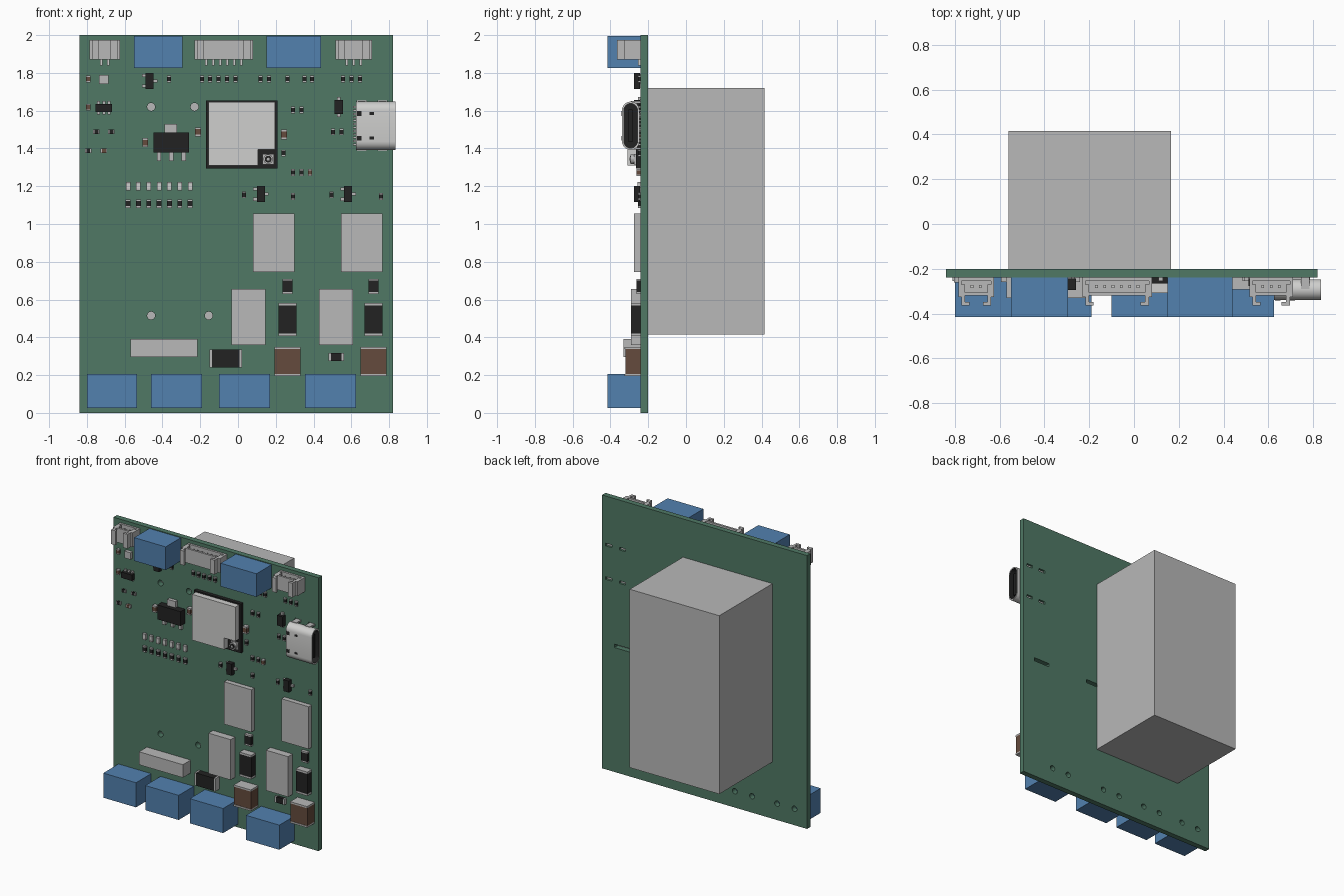
import bpy, bmesh, math
from mathutils import Matrix

if "Cube" in bpy.data.objects:
    bpy.data.objects.remove(bpy.data.objects["Cube"], do_unlink=True)


def material(name, *rgb):
    m = bpy.data.materials.new(name)
    m.use_nodes = True
    m.diffuse_color = (*rgb, 1)
    m.node_tree.nodes["Principled BSDF"].inputs["Base Color"].default_value = (*rgb, 1)
    return m


GREEN = material("board green", .08, .19, .13)
BLUE = material("terminal blue", .085, .22, .43)
GREY = material("light grey", .48, .48, .48)
SILVER = material("bright metal", .62, .62, .61)
BLACK = material("chip black", .016, .016, .016)
BROWN = material("ceramic brown", .13, .07, .047)
FACE = -.24      # front surface of the board
BACK = -.2


def block(bm, x0, x1, z0, z1, depth, slot=0, lift=0):
    """Box standing on the board face, growing towards the front."""
    y0, y1 = FACE - depth, FACE - lift
    mat = Matrix.Translation(((x0 + x1) / 2, (y0 + y1) / 2, (z0 + z1) / 2))
    mat = mat @ Matrix.Diagonal((x1 - x0, y1 - y0, z1 - z0, 1))
    verts = bmesh.ops.create_cube(bm, size=1, matrix=mat)["verts"]
    for f in {f for v in verts for f in v.link_faces}:
        f.material_index = slot


def disc(bm, x, z, r, y0, y1, slot=0):
    mat = Matrix.Translation((x, (y0 + y1) / 2, z)) @ Matrix.Rotation(math.pi / 2, 4, "X")
    verts = bmesh.ops.create_cone(bm, cap_ends=True, segments=20, radius1=r, radius2=r,
                                  depth=abs(y1 - y0), matrix=mat)["verts"]
    for f in {f for v in verts for f in v.link_faces}:
        f.material_index = slot


def finish(name, bm, *mats):
    bmesh.ops.recalc_face_normals(bm, faces=bm.faces)
    me = bpy.data.meshes.new(name)
    bm.to_mesh(me)
    bm.free()
    for m in mats:
        me.materials.append(m)
    ob = bpy.data.objects.new(name, me)
    bpy.context.collection.objects.link(ob)
    return ob


def box(name, x0, x1, z0, z1, depth, mat):
    bm = bmesh.new()
    block(bm, x0, x1, z0, z1, depth)
    return finish(name, bm, mat)


def chip(name, x, z, w, h, depth, mat, end=.2, upright=True):
    """Two-terminal part: body between two metal end caps."""
    bm = bmesh.new()
    if upright:
        e = h * end
        block(bm, x - w/2, x + w/2, z - h/2 + e, z + h/2 - e, depth * .96)
        for s in (-1, 1):
            c = z + s * (h - e) / 2
            block(bm, x - w/2, x + w/2, c - e/2, c + e/2, depth, 1)
    else:
        e = w * end
        block(bm, x - w/2 + e, x + w/2 - e, z - h/2, z + h/2, depth * .96)
        for s in (-1, 1):
            c = x + s * (w - e) / 2
            block(bm, c - e/2, c + e/2, z - h/2, z + h/2, depth, 1)
    return finish(name, bm, mat, GREY)


def leaded(name, x, z, w, h, depth, left=(), right=(), top=(), bottom=(), lead=.016, reach=.02):
    """Black package with leads; each side lists offsets along that side."""
    bm = bmesh.new()
    block(bm, x - w/2, x + w/2, z - h/2, z + h/2, depth, 0, .004)
    for s, offs in ((-1, left), (1, right)):
        for o in offs:
            c = x + s * (w + reach) / 2
            block(bm, c - reach/2, c + reach/2, z + o - lead/2, z + o + lead/2, depth * .4, 1)
    for s, offs in ((-1, bottom), (1, top)):
        for o in offs:
            c = z + s * (h + reach) / 2
            block(bm, x + o - lead/2, x + o + lead/2, c - reach/2, c + reach/2, depth * .4, 1)
    return finish(name, bm, BLACK, GREY)


# circuit board with drilled holes and slots
board = box("circuit_board", -.84, .82, 0, 2, 0, GREEN)
bm = bmesh.new()
block(bm, -.84, .82, 0, 2, 0, 0, BACK * -1 + FACE)
bm.to_mesh(board.data)
bm.free()
terminals = [(-.8, -.535), (-.46, -.19), (-.1, .17), (.355, .625)]
bm = bmesh.new()
for x, z in ((-.46, 1.62), (-.23, 1.62), (-.46, .515), (-.155, .515)):
    disc(bm, x, z, .021, -.3, -.1)
for a, b in terminals:
    for s in (-.07, .07):
        disc(bm, (a + b) / 2 + s, .12, .02, -.3, -.1)
for x in (.19, .655):
    block(bm, x - .065, x + .065, .91, .935, .06, 0, -.1)
for x in (.655, .765):
    for z in (1.4, 1.645):
        block(bm, x - .025, x + .025, z - .01, z + .01, .06, 0, -.1)
cutter = finish("hole_cutter", bm)
cutter.hide_render = True
mod = board.modifiers.new("holes", "BOOLEAN")
mod.object, mod.operation, mod.solver = cutter, "DIFFERENCE", "EXACT"
bpy.context.view_layer.objects.active = board
bpy.ops.object.modifier_apply(modifier="holes")
bpy.data.objects.remove(cutter, do_unlink=True)

# large module on the back
bm = bmesh.new()
block(bm, -.56, .165, .415, 1.72, BACK - .415 + FACE - BACK - FACE + .415 - .04, 0, -.655)
finish("rear_power_module", bm, GREY)

# screw terminals
for a, b in terminals:
    box("lower_terminal", a, b, .025, .205, .175, BLUE)
for a, b in ((-.55, -.295), (.15, .44)):
    box("upper_terminal", a, b, 1.825, 1.995, .175, BLUE)

# plug sockets along the top edge
for x0, x1, pins in ((-.785, -.625, 2), (-.23, .08, 6), (.515, .71, 3)):
    bm = bmesh.new()
    block(bm, x0, x1, 1.87, 1.975, .015)
    block(bm, x0, x1, 1.87, 1.9, .07)
    block(bm, x0 + .03, x1 - .03, 1.87, 1.975, .08, 0, .065)
    for a, s in ((x0, 1), (x1, -1)):
        for lo, hi, d, lift in ((0, .014, .085, 0), (.014, .03, .125, .03), (.03, .05, .125, .108)):
            p, q = sorted((a + s * lo, a + s * hi))
            block(bm, p, q, 1.87, 1.975, d, 0, lift)
    for i in range(pins):
        x = (x0 + x1) / 2 + (i - (pins - 1) / 2) * .037
        block(bm, x - .006, x + .006, 1.84, 1.87, .014, 1)
        block(bm, x - .006, x + .006, 1.9, 1.96, .045, 1, .033)
    finish("plug_socket", bm, GREY, SILVER)

# radio module with notched metal shield and antenna jack
box("radio_board", -.17, .21, 1.295, 1.655, .026, BLACK)
bm = bmesh.new()
outline = ((-.155, 1.31), (.105, 1.31), (.105, 1.395), (.195, 1.395), (.195, 1.645), (-.155, 1.645))
face = bm.faces.new([bm.verts.new((x, FACE - .069, z)) for x, z in outline])
new = bmesh.ops.extrude_face_region(bm, geom=[face])["geom"]
bmesh.ops.translate(bm, vec=(0, .045, 0), verts=[v for v in new if isinstance(v, bmesh.types.BMVert)])
finish("radio_shield", bm, SILVER)
bm = bmesh.new()
block(bm, .13, .19, 1.315, 1.37, .034, 0, .02)
disc(bm, .16, 1.343, .025, FACE - .055, FACE - .03)
disc(bm, .16, 1.343, .018, FACE - .057, FACE - .05, 1)
disc(bm, .16, 1.343, .008, FACE - .06, FACE - .05)
finish("antenna_jack", bm, GREY, BLACK)

# side-facing oval port: hollow shell, dark floor and tongue
bm = bmesh.new()
CY, CZ = -.293, 1.52


def oval(x, r, half):
    ring = []
    for s in (1, -1):
        for i in range(13):
            t = math.pi * i / 12
            ring.append(bm.verts.new((x, CY + r * math.cos(t) * s, CZ + s * (half - r + r * math.sin(t)))))
    return ring


rings = [oval(.625, .046, .128), oval(.835, .046, .128), oval(.835, .036, .118), oval(.66, .036, .118)]
bm.faces.new(rings[0])
for k, (a, b) in enumerate(zip(rings, rings[1:])):
    for i in range(len(a)):
        j = (i + 1) % len(a)
        bm.faces.new((a[i], a[j], b[j], b[i])).material_index = int(k == 2)
bm.faces.new(rings[3]).material_index = 1
port = finish("side_port_shell", bm, SILVER, BLACK)
port.select_set(True)
bpy.context.view_layer.objects.active = port
bpy.ops.object.shade_smooth_by_angle(angle=math.radians(35))
bm = bmesh.new()
block(bm, .66, .82, 1.435, 1.605, .065, 0, .042)
for s in (-1, 1):
    z = CZ + s * .065
    block(bm, .695, .72, z - .007, z + .007, .101, 0, .09)
    block(bm, .63, .655, z - .012, z + .012, .101, 0, .09)
finish("side_port_tongue", bm, BLACK)
bm = bmesh.new()
for z in (1.4, 1.645):
    for x in (.655, .765):
        block(bm, x - .02, x + .02, z - .006, z + .006, .05, 0, -.03)
for i in range(12):
    z = CZ + (i - 5.5) * .018
    block(bm, .61, .63, z - .005, z + .005, .012)
finish("side_port_legs", bm, GREY)

# plain grey relays, inductors and header
for x in (.08, .545):
    box("tall_relay", x, x + .22, .745, 1.055, .035, GREY)
for x in (-.035, .43):
    box("inductor", x, x + .18, .36, .655, .052, GREY)
box("pin_header", -.57, -.215, .295, .39, .09, GREY)
box("small_sensor", -.735, -.685, 1.74, 1.79, .025, GREY)

# power parts, repeated for the two channels
for x in (.262, .718):
    chip("large_capacitor", x, .272, .138, .155, .085, BROWN, .08)
    chip("power_diode", x, .495, .094, .175, .05, BLACK, .08)
    chip("sense_resistor", x, .67, .052, .08, .022, BLACK, .12)
chip("wide_diode", -.065, .288, .17, .093, .05, BLACK, .07, False)
chip("small_fuse", .52, .297, .08, .042, .022, BLACK, .14, False)

# leaded packages
leaded("voltage_regulator", -.353, 1.432, .188, .105, .055, bottom=(-.066, 0, .066), lead=.022, reach=.045)
box("regulator_tab", -.388, -.322, 1.48, 1.53, .025, GREY)
for x, z in ((.121, 1.158), (.583, 1.158), (-.468, 1.758)):
    leaded("transistor", x, z, .042, .084, .036, left=(-.027, .027), right=(0,))
leaded("logic_chip", -.71, 1.615, .088, .042, .036, top=(-.028, 0, .028), bottom=(-.028, 0, .028), reach=.014)
leaded("signal_diode", .533, 1.62, .045, .074, .036, top=(0,), bottom=(0,), lead=.02, reach=.016)

# small upright resistors, by row height
rows = {
    1.767: (-.365, -.19, -.148, -.103, -.058, -.013, .12, .164, .262, .352, .392, .555, .6, .645),
    1.603: (.29, .337), 1.375: (.241,), 1.272: (.29, .336),
    1.488: (.503, .548), 1.155: (.032, .495), 1.146: (.29, .757),
}
for z, xs in rows.items():
    for x in xs:
        chip("small_resistor", x, z, .021, .036, .014, BLACK)
for x, z in ((-.75, 1.488), (-.67, 1.488), (-.793, 1.388)):
    chip("flat_resistor", x, z, .034, .022, .014, BLACK, .2, False)

# indicator lamps with their resistors
for i in range(7):
    x = -.582 + i * .0547
    chip("indicator_lamp", x, 1.2, .024, .044, .018, SILVER, .25)
    chip("lamp_resistor", x, 1.108, .026, .044, .014, BLACK)

# small brown capacitors
for x, z, h in ((-.793, 1.767, .036), (-.793, 1.618, .036), (.381, 1.272, .036),
                (-.492, 1.431, .048), (-.212, 1.488, .048), (.243, 1.474, .052)):
    chip("small_capacitor", x, z, h * .62, h, h * .6, BROWN)
chip("flat_capacitor", -.71, 1.388, .034, .022, .02, BROWN, .2, False)
